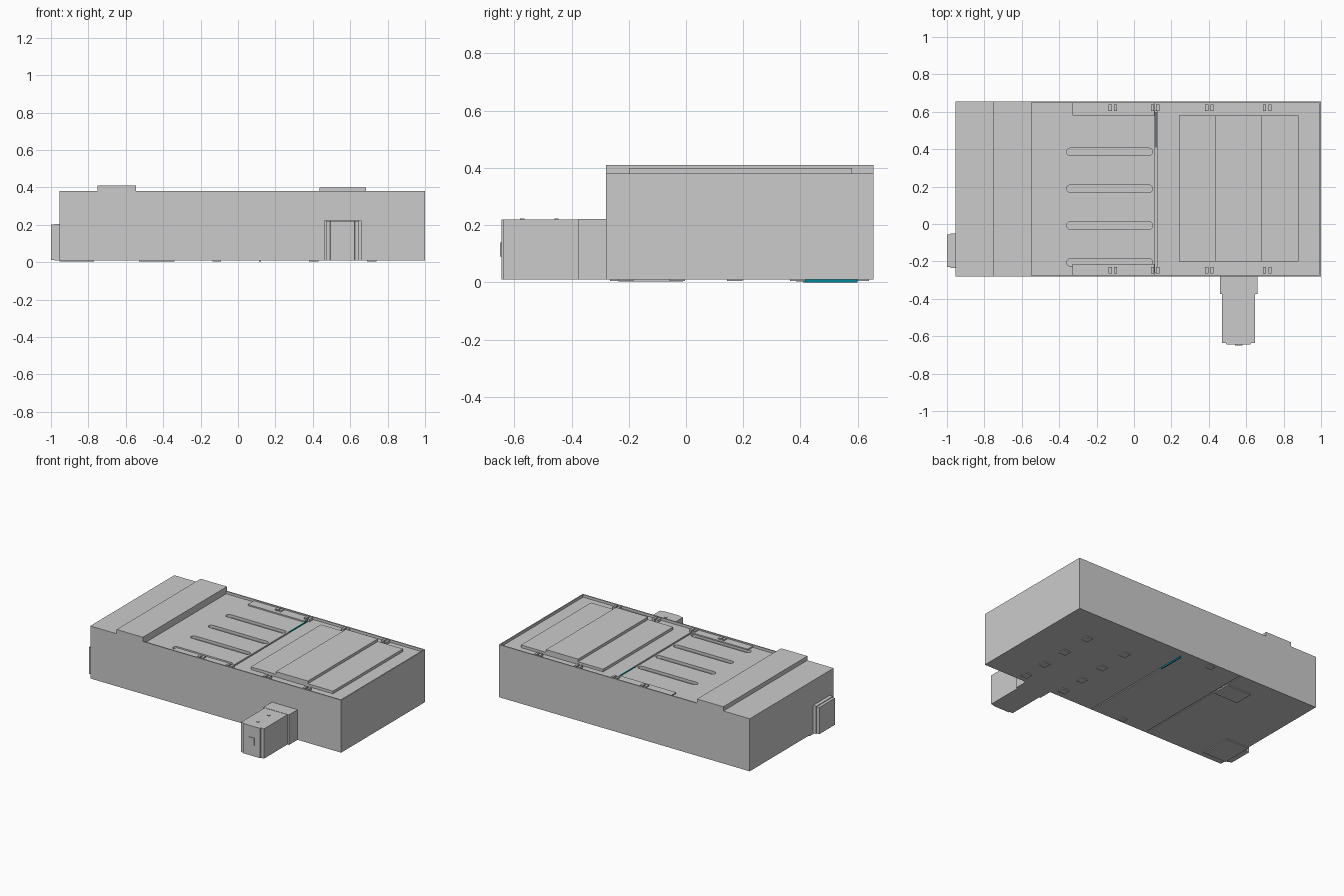
import bpy, bmesh
from mathutils import Matrix

if "Cube" in bpy.data.objects:
    bpy.data.objects.remove(bpy.data.objects["Cube"])


def box_into(bm, x0, x1, y0, y1, z0, z1):
    m = Matrix.Translation(((x0 + x1) / 2, (y0 + y1) / 2, (z0 + z1) / 2)) \
        @ Matrix.Diagonal((x1 - x0, y1 - y0, z1 - z0, 1))
    bmesh.ops.create_cube(bm, size=1, matrix=m)


def finish(bm, name):
    me = bpy.data.meshes.new(name)
    bmesh.ops.recalc_face_normals(bm, faces=bm.faces)
    bm.to_mesh(me)
    bm.free()
    ob = bpy.data.objects.new(name, me)
    bpy.context.collection.objects.link(ob)
    return ob


def boxes(name, *dims):
    bm = bmesh.new()
    for d in dims:
        box_into(bm, *d)
    return finish(bm, name)


def prism(name, pts, z0, z1):
    bm = bmesh.new()
    face = bm.faces.new([bm.verts.new((x, y, z0)) for x, y in pts])
    ext = bmesh.ops.extrude_face_region(bm, geom=[face])
    bmesh.ops.translate(bm, vec=(0, 0, z1 - z0),
                        verts=[v for v in ext['geom'] if isinstance(v, bmesh.types.BMVert)])
    return finish(bm, name)


def cut(target, cutter):
    mod = target.modifiers.new("cut", 'BOOLEAN')
    mod.object = cutter
    mod.solver = 'EXACT'
    bpy.context.view_layer.objects.active = target
    target.select_set(True)
    bpy.ops.object.modifier_apply(modifier=mod.name)
    bpy.data.objects.remove(cutter)


def slot_outline(x0, x1, y, r):
    import math
    arc = [(math.cos(math.radians(a)) * r, math.sin(math.radians(a)) * r)
           for a in range(-90, 91, 30)]
    return [(x1 - r + c, y + s) for c, s in arc] + [(x0 + r - c, y - s) for c, s in arc]


X0, X1, Y0, Y1 = -0.955, 1.0, -0.28, 0.655
FLOOR = 0.362

# Main housing, with a shallow tray sunk into the top
body = boxes("housing", (X0, X1, Y0, Y1, 0.01, 0.38))
cut(body, boxes("tray_cutter", (-0.545, X1 - 0.008, Y0 + 0.008, Y1 - 0.008, FLOOR, 0.5)))

# Four rounded slots in the tray floor
for i in range(4):
    cut(body, prism("slot_cutter", slot_outline(-0.36, 0.10, -0.205 + 0.197 * i, 0.02),
                    FLOOR - 0.02, 0.45))

# Seam across the housing, on top and underneath
cut(body, boxes("top_seam_cutter", (0.112, 0.124, Y0 + 0.02, 0.605, FLOOR - 0.02, 0.45)))
cut(body, boxes("bottom_seam_cutter", (0.113, 0.121, Y0 + 0.01, 0.605, -0.1, 0.018)))
cut(body, boxes("rear_seam_cutter", (-0.338, -0.330, Y0 + 0.01, Y1 - 0.01, -0.1, 0.015)))

# Raised cross bar
boxes("cross_bar", (-0.75, -0.545, Y0, Y1, 0.38, 0.41))

# Lid plate with raised centre panel
boxes("lid_plate", (0.24, 0.88, -0.2, 0.58, FLOOR, 0.381))
boxes("lid_centre_panel", (0.435, 0.685, -0.2, 0.58, 0.381, 0.40))

# Side ledges and clips along both long edges of the tray
for side, (ya, yb, ca, cb) in {"back": (0.58, Y1 - 0.008, 0.605, 0.64),
                               "front": (Y0 + 0.008, -0.215, -0.265, -0.23)}.items():
    boxes(side + "_ledge", (-0.33, 0.110, ya, yb, FLOOR, 0.371))
    boxes(side + "_clips", *[(x + dx, x + dx + 0.017, ca, cb, FLOOR, 0.38)
                             for x in (-0.135, 0.09, 0.38, 0.69) for dx in (0, 0.028)])

# Small feet and shallow pads underneath
boxes("bottom_feet", *[(x, x + 0.05, y - 0.027, y + 0.027, 0.004, 0.011)
                       for x in (0.38, 0.69) for y in (-0.21, -0.03, 0.17, 0.39)])
boxes("seam_feet", *[(x, x + 0.045, y, y + 0.04, 0.004, 0.011)
                     for x in (-0.135,) for y in (-0.265, 0.6)])
boxes("bottom_pads", (-0.53, -0.34, 0.385, 0.52, 0.003, 0.011),
      (X0, -0.77, -0.235, -0.01, 0.003, 0.011))

# Coloured strip standing in the seam
strip = boxes("seam_strip", (0.114, 0.121, 0.41, 0.6, 0.0, 0.366))
mat = bpy.data.materials.new("teal")
mat.diffuse_color = (0.0, 0.24, 0.32, 1)
mat.use_nodes = True
mat.node_tree.nodes["Principled BSDF"].inputs["Base Color"].default_value = mat.diffuse_color
strip.data.materials.append(mat)

# Block on the left end, in two layers
boxes("end_block", (-0.98, X0, -0.235, -0.05, 0.01, 0.205),
      (-1.0, -0.98, -0.23, -0.055, 0.012, 0.20))

# Front arm: wide collar, body and stepped nose
boxes("arm_collar", (0.46, 0.66, -0.375, Y0, 0.01, 0.222))
prism("arm_body", [(0.47, -0.375), (0.47, -0.637), (0.492, -0.637), (0.495, -0.645),
                   (0.622, -0.645), (0.625, -0.637), (0.648, -0.637), (0.648, -0.375)],
      0.01, 0.22)
boxes("arm_latch", (0.54, 0.58, -0.65, -0.645, 0.09, 0.14))
boxes("arm_studs", *[(0.55, 0.565, y, y + 0.015, 0.22, 0.224) for y in (-0.58, -0.46)])
